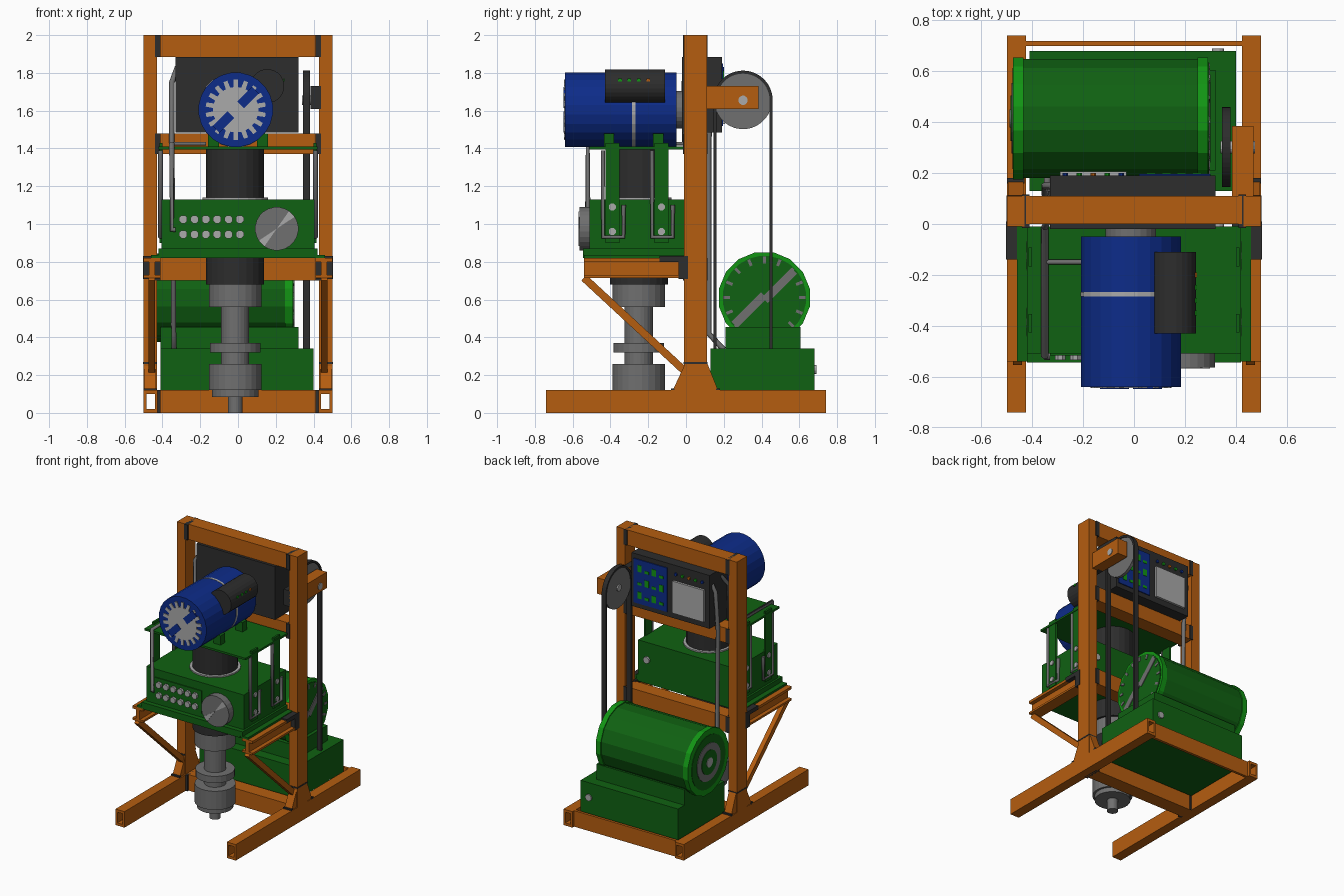
import bpy, bmesh
from math import sin, cos, pi, atan2, hypot
from mathutils import Matrix, Vector

default_cube = bpy.data.objects.get("Cube")
if default_cube:
    bpy.data.objects.remove(default_cube, do_unlink=True)


def material(name, red, green_part, blue_part):
    mat = bpy.data.materials.new(name)
    mat.use_nodes = True
    colour = (red, green_part, blue_part, 1)
    mat.diffuse_color = colour
    mat.node_tree.nodes["Principled BSDF"].inputs["Base Color"].default_value = colour
    return mat


orange = material("frame orange", .46, .11, .005)
green = material("machine green", .005, .12, .006)
bright = material("bright green", .006, .30, .007)
blue = material("motor blue", .004, .025, .25)
dark = material("charcoal", .026, .026, .026)
grey = material("steel grey", .16, .16, .16)
light = material("light grey", .4, .4, .4)


def finish(name, mat, bm):
    bmesh.ops.recalc_face_normals(bm, faces=bm.faces)
    mesh = bpy.data.meshes.new(name)
    bm.to_mesh(mesh)
    bm.free()
    mesh.materials.append(mat)
    obj = bpy.data.objects.new(name, mesh)
    bpy.context.collection.objects.link(obj)
    return obj


def box(name, mat, x, y, z, both=False, tilt=None):
    """Box from spans; a plain number for x means a symmetric span."""
    if not isinstance(x, tuple):
        x = (-x, x)
    spans = [x, (-x[1], -x[0])] if both else [x]
    for i, span in enumerate(spans):
        centre = Vector([(a + b) / 2 for a, b in (span, y, z)])
        size = [b - a for a, b in (span, y, z)]
        matrix = Matrix.Translation(centre)
        if tilt:
            matrix = matrix @ Matrix.Rotation(tilt[0], 4, tilt[1])
        bm = bmesh.new()
        bmesh.ops.create_cube(bm, size=1, matrix=matrix @ Matrix.Diagonal((*size, 1)))
        finish(("left_" if i == 0 else "right_") + name if both else name, mat, bm)


def prism(name, mat, axis, outline, low, high):
    """Extrude a flat outline along an axis."""
    place = {"x": lambda a, b, c: (c, a, b), "y": lambda a, b, c: (a, c, b),
             "z": lambda a, b, c: (a, b, c)}[axis]
    bm = bmesh.new()
    face = bm.faces.new([bm.verts.new(place(a, b, low)) for a, b in outline])
    new = bmesh.ops.extrude_face_region(bm, geom=[face])["geom"]
    shift = Vector(place(0, 0, high - low))
    bmesh.ops.translate(bm, vec=shift, verts=[v for v in new if isinstance(v, bmesh.types.BMVert)])
    return finish(name, mat, bm)


def ring(centre, radius, sides, start=0, sweep=2 * pi):
    return [(centre[0] + radius * cos(start + sweep * i / sides),
             centre[1] + radius * sin(start + sweep * i / sides)) for i in range(sides)]


def cylinder(name, mat, axis, centre, radius, low, high, sides=24):
    return prism(name, mat, axis, ring(centre, radius, sides, pi / sides), low, high)


def pipe(name, mat, points, radius=.013):
    curve = bpy.data.curves.new(name, "CURVE")
    curve.dimensions = "3D"
    curve.bevel_depth, curve.bevel_resolution, curve.use_fill_caps = radius, 1, True
    spline = curve.splines.new("POLY")
    spline.points.add(len(points) - 1)
    for point, co in zip(spline.points, points):
        point.co = (*co, 1)
    temporary = bpy.data.objects.new(name, curve)
    mesh = bpy.data.meshes.new_from_object(temporary)
    bpy.data.objects.remove(temporary)
    mesh.materials.clear()
    mesh.materials.append(mat)
    bpy.context.collection.objects.link(bpy.data.objects.new(name, mesh))


# Hollow feet, posts and cross beams with dark weld seams
FOOT = (-.74, .74)
box("foot_outer_wall", orange, (.485, .5), FOOT, (0, .12), both=True)
box("foot_inner_wall", orange, (.425, .44), FOOT, (0, .12), both=True)
box("foot_floor", orange, (.44, .485), FOOT, (0, .02), both=True)
box("foot_roof", orange, (.44, .485), FOOT, (.1, .12), both=True)
box("post", orange, (.43, .5), (-.01, .11), (.12, 2), both=True)
for label, low, high in (("base", 0, .12), ("lower", .7, .82), ("middle", 1.37, 1.48), ("top", 1.885, 2)):
    box(label + "_cross_beam", orange, .425, (0, .11), (low, high))
    box(label + "_beam_weld", dark, (.41, .44), (-.015, .115), (low, high), both=True)
box("rear_cross_bar", orange, .425, (.7, .72), (0, .12))
for side in (-1, 1):
    prism("post_gusset", orange, "x", [(-.07, .12), (0, .27), (.11, .27), (.17, .12)],
          side * .435, side * .495)
    for y in (-.07, .17):
        box("gusset_weld", dark, (side * .465 - .035, side * .465 + .035), (y - .01, y + .01), (.115, .13))
box("gusset_top_weld", dark, (.43, .502), (-.013, .113), (.26, .27), both=True)

# Cantilever rails and diagonal braces
RAIL = (-.54, 0)
box("rail_top_flange", orange, (.41, .5), RAIL, (.8, .82), both=True)
box("rail_web", orange, (.44, .47), RAIL, (.73, .8), both=True)
box("rail_bottom_flange", orange, (.41, .5), RAIL, (.715, .73), both=True)
box("rail_bracket", dark, (.41, .503), (-.14, .01), (.8, .83), both=True)
box("rail_end_weld", dark, (.41, .503), (-.04, .01), (.71, .8), both=True)
length, angle = hypot(.54, .5), atan2(.5, .54)
box("diagonal_brace", orange, (.44, .475), (-.27 - length / 2, -.27 + length / 2),
    (.445, .485), both=True, tilt=(-angle, "X"))

# Gearbox housing, its mounting rails and upper deck
box("gearbox_housing", green, .405, (-.51, -.01), (.84, 1.13))
box("gearbox_floor", green, .4, (-.545, -.01), (.82, .87))
box("mounting_angle", green, (.39, .46), (-.54, -.01), (.82, .835), both=True)
box("mounting_lip", green, (.4, .42), (-.545, -.01), (.835, .87), both=True)
box("upper_deck", green, .42, (-.51, -.01), (1.395, 1.41))
for y in (-.39, -.13):
    box("deck_support", green, (.4, .415), (y - .037, y + .037), (.9, 1.43), both=True)
    box("motor_foot", green, (.1, .16), (y - .045, y + .01), (1.4, 1.48), both=True)
    for side in (-1, 1):
        x = side * .41
        pipe("support_handle", grey, [(x, y - .05, 1.39), (x, y - .05, .93), (x, y + .06, .93), (x, y + .06, 1.1)])
        for z in (.96, 1.09):
            cylinder("support_bolt", light, "x", (y, z), .02, side * .41, side * .422, 8)

# Switch panel and round hand dial
box("switch_panel", green, (-.33, .06), (-.517, -.51), (.9, 1.07))
for column in range(6):
    for row in range(2):
        cylinder("switch_knob", light, "y", (-.29 + column * .06, .945 + row * .08), .023, -.535, -.515, 8)
cylinder("hand_dial", grey, "y", (.205, .975), .115, -.565, -.51)
for side in (-1, 1):
    start = pi / 4 - .2 if side > 0 else 5 * pi / 4 - .2
    prism("dial_mark", light, "y", [(.205, .975)] + ring((.205, .975), .112, 4, start, .5), -.568, -.564)

# Vertical spindle column, stepped down to the tip
AXIS = (-.015, -.25)
for label, mat, radius, low, high in (
        ("spindle_column", dark, .155, .68, 1.4), ("column_collar", light, .175, 1.13, 1.14),
        ("upper_sleeve", grey, .14, .56, .68), ("spindle_shaft", grey, .075, .26, .56),
        ("spindle_ring", grey, .135, .32, .37), ("spindle_cup", grey, .14, .12, .26),
        ("cup_flange", grey, .125, .085, .12), ("spindle_tip", grey, .038, 0, .09)):
    cylinder(label, mat, "z", AXIS, radius, low, high)

# Drive motor with slotted fan cover
HUB = (-.012, 1.605)
cylinder("drive_motor", blue, "y", HUB, .198, -.64, -.05)
cylinder("motor_band", light, "y", HUB, .2, -.285, -.268)
cylinder("motor_shaft", grey, "y", HUB, .1, -.05, -.02)
teeth = 18
star = []
for i in range(teeth * 2):
    for offset in (-.4, .4):
        angle = (i + offset) * pi / teeth
        radius = .16 if i % 2 else .12
        star.append((HUB[0] + radius * cos(angle), HUB[1] + radius * sin(angle)))
prism("fan_cover", light, "y", star, -.645, -.638)
for side in (-1, 1):
    x, z = HUB[0] + side * .065, HUB[1] + side * .065
    box("fan_cover_slot", blue, (x - .055, x + .055), (-.648, -.64), (z - .025, z + .025), tilt=(-pi / 4, "Y"))
cylinder("terminal_cover", dark, "y", (.155, 1.73), .09, -.43, -.11)
for i in range(4):
    y = -.36 + i * .05
    box("terminal_lamp", orange if i == 3 else bright, (.24, .247), (y, y + .02), (1.755, 1.77))

# Control cabinet with rear circuit panel and keypad
box("control_cabinet", dark, (-.33, .32), (-.02, .19), (1.485, 1.885))
box("circuit_panel", blue, (.02, .3), (.19, .197), (1.52, 1.85))
box("keypad", light, (-.29, -.03), (.19, .207), (1.53, 1.77))
for i, mat in enumerate((blue, bright, orange, bright, blue)):
    cylinder("cabinet_lamp", mat, "y", (-.27 + i * .055, 1.82), .012, .19, .2, 8)
for i in range(4):
    for row in range(3):
        x, z = .05 + i * .06, 1.56 + row * .1
        box("circuit_chip", bright, (x, x + .035), (.197, .2), (z, z + .02 + .03 * ((i + row) % 2)))

# Pulley, bracket arm and belt
WHEEL = (.302, 1.655)
box("pulley_arm", orange, (.385, .43), (.11, .385), (1.61, 1.73))
box("pulley_arm_end", orange, (.43, .47), (.11, .385), (1.61, 1.73))
box("pulley_arm_weld", dark, (.385, .44), (-.01, .125), (1.61, 1.73))
cylinder("pulley_wheel", grey, "x", WHEEL, .153, .35, .373, 32)
cylinder("pulley_axle", light, "x", WHEEL, .025, .34, .475, 12)
arc = 25
outer = ring(WHEEL, .157, arc, 0, pi * arc / (arc - 1))
inner = ring(WHEEL, .141, arc, 0, pi * arc / (arc - 1))
belt = [(outer[0][0], .34)] + outer + [(outer[-1][0], .34), (inner[-1][0], .34)] + inner[::-1] + [(inner[0][0], .34)]
prism("drive_belt", dark, "x", belt, .345, .38)

# Rear generator on its stepped base
CORE = (.415, .61)
box("generator_base", green, (-.41, .4), (.13, .68), (.1, .34))
box("generator_pedestal", green, (-.41, .32), (.21, .605), (.34, .455))
cylinder("generator_body", green, "x", CORE, .238, -.44, .26, 16)
cylinder("generator_left_rim", bright, "x", CORE, .245, .25, .29, 16)
cylinder("generator_right_rim", bright, "x", CORE, .245, -.475, -.435, 16)
cylinder("generator_left_cover", green, "x", CORE, .222, .28, .295)
for label, mat, radius, reach in (("cover", green, .2, .478), ("ring", grey, .14, .482),
                                  ("disc", green, .09, .486), ("hub", light, .035, .49)):
    cylinder("generator_right_" + label, mat, "x", CORE, radius, -reach, -.47)
for i in range(16):
    angle = i * pi / 8
    y, z = CORE[0] + .2 * cos(angle), CORE[1] + .2 * sin(angle)
    box("generator_vent", grey, (.29, .299), (y - .018, y + .018), (z - .008, z + .008), tilt=(angle, "X"))
for side in (-1, 1):
    y, z = CORE[0] + side * .08, CORE[1] + side * .065
    box("generator_vent_bar", grey, (.29, .3), (y - .11, y + .11), (z - .022, z + .022), tilt=(pi / 4, "X"))
cylinder("base_plug", light, "y", (.33, .23), .025, .68, .69, 12)
cylinder("housing_plug", light, "y", (.33, 1), .025, -.01, .003, 12)

# Cable conduits
x = -.35
pipe("front_conduit", grey, [(x + .02, -.52, .97), (x, -.52, .97), (x, -.52, 1.425), (x, -.01, 1.425),
                             (x, -.01, 1.75), (x + .03, .05, 1.83)], .015)
pipe("motor_conduit", grey, [(x, -.15, 1.425), (-.17, -.15, 1.425)], .01)
pipe("rear_conduit", grey, [(-.32, .15, 1.8), (x, .15, 1.75), (x, .12, 1.45), (x + .01, .12, .42), (x + .01, .2, .335)], .015)
